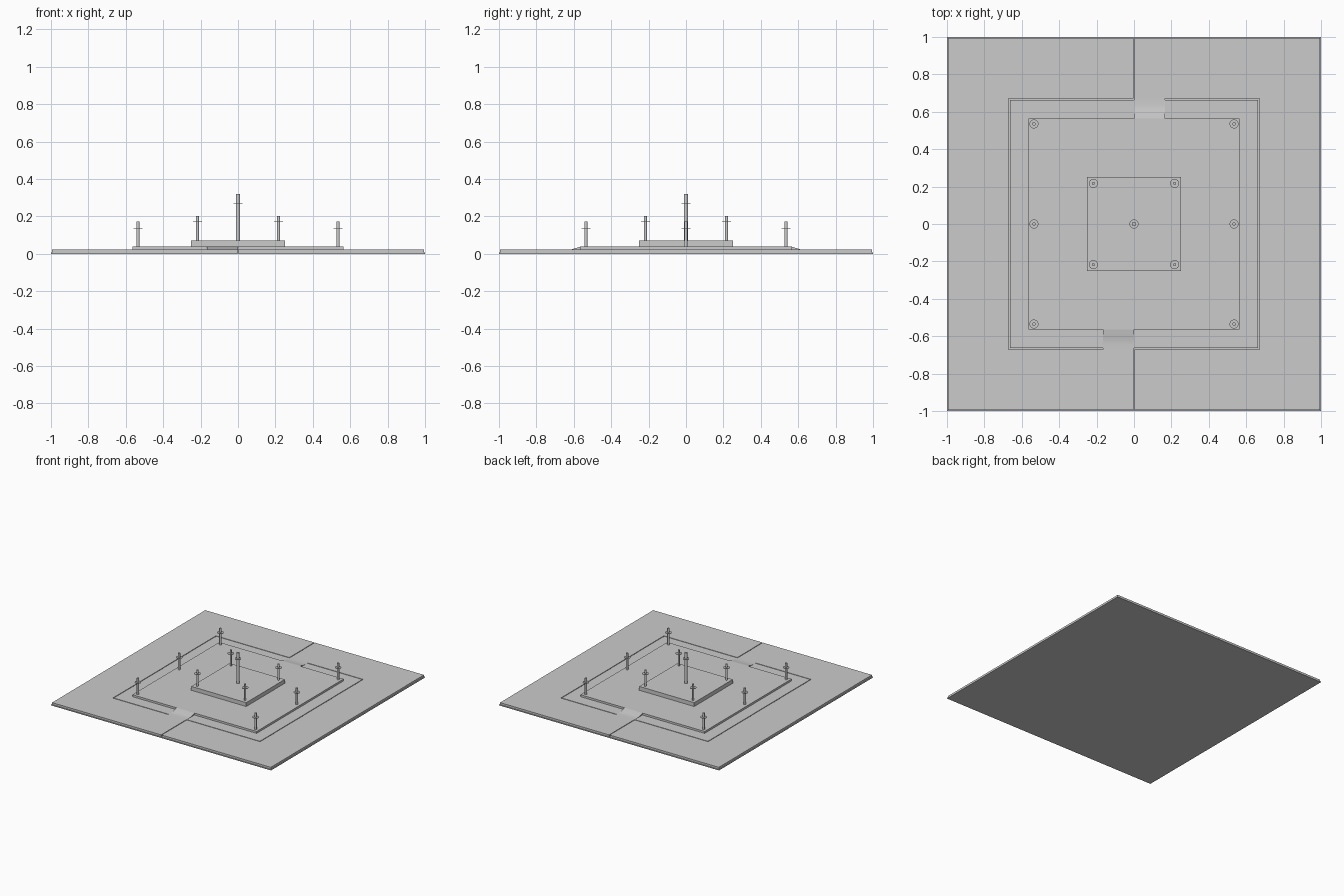
import bpy, bmesh, math
from mathutils import Matrix

cube = bpy.data.objects.get("Cube")
if cube:
    bpy.data.objects.remove(cube, do_unlink=True)

grey = bpy.data.materials.new("plain grey")
grey.use_nodes = True
COLOUR = (0.6, 0.6, 0.6, 1)
grey.diffuse_color = COLOUR
grey.node_tree.nodes["Principled BSDF"].inputs["Base Color"].default_value = COLOUR


def finish(name, bm):
    bmesh.ops.recalc_face_normals(bm, faces=bm.faces)
    mesh = bpy.data.meshes.new(name)
    bm.to_mesh(mesh)
    bm.free()
    mesh.materials.append(grey)
    obj = bpy.data.objects.new(name, mesh)
    bpy.context.collection.objects.link(obj)
    return obj


def prism(name, points, shift):
    """Extrude a closed 3D outline along a vector."""
    bm = bmesh.new()
    face = bm.faces.new([bm.verts.new(p) for p in points])
    new = bmesh.ops.extrude_face_region(bm, geom=[face], use_keep_orig=True)["geom"]
    verts = [g for g in new if isinstance(g, bmesh.types.BMVert)]
    bmesh.ops.translate(bm, verts=verts, vec=shift)
    return finish(name, bm)


def slab(name, half, low, high):
    square = [(-half, -half, low), (half, -half, low), (half, half, low), (-half, half, low)]
    return prism(name, square, (0, 0, high - low))


def smooth(obj, angle):
    bpy.ops.object.select_all(action='DESELECT')
    obj.select_set(True)
    bpy.context.view_layer.objects.active = obj
    bpy.ops.object.shade_smooth_by_angle(angle=math.radians(angle))


def post(name, x, y, low, high, radius, collar):
    """Round pole with a thin disc collar near the top."""
    bm = bmesh.new()
    for r, a, b in ((radius, low - 0.002, high), (0.024, collar - 0.002, collar + 0.002)):
        bmesh.ops.create_cone(bm, cap_ends=True, segments=24, radius1=r, radius2=r,
                              depth=b - a, matrix=Matrix.Translation((x, y, (a + b) / 2)))
    smooth(finish(name, bm), 40)


# Ground sheet, paving halves with narrow joints, and the tiers
FLOOR, GROUND, DECK, TOP = 0.006, 0.022, 0.038, 0.07
slab("ground_sheet", 1.0, 0, FLOOR)
slab("inner_paving", 0.664, FLOOR, GROUND)
slab("lower_platform", 0.565, GROUND, DECK)
slab("upper_platform", 0.25, DECK, TOP)

gap, edge, inner = 0.003, 0.994, 0.67
half_outline = [(gap, -edge), (edge, -edge), (edge, edge), (gap, edge),
                (gap, inner), (inner, inner), (inner, -inner), (gap, -inner)]
ramp_profile = [(-0.56, FLOOR), (-0.672, FLOOR), (-0.672, GROUND), (-0.645, 0.0222),
                (-0.61, 0.0245), (-0.565, DECK), (-0.56, DECK)]
for side, turn, ramp in (("left", 1, "front"), ("right", -1, "back")):
    prism(side + "_paving", [(turn * x, turn * y, FLOOR) for x, y in half_outline],
          (0, 0, GROUND - FLOOR))
    smooth(prism(ramp + "_ramp", [(-0.165 * turn, turn * y, z) for y, z in ramp_profile],
                 (0.165 * turn, 0, 0)), 40)

# Posts
post("centre_post", 0, 0, TOP, 0.32, 0.012, 0.27)
for side, sx in (("left", 1), ("right", -1)):
    for place, sy in (("front", -1), ("middle", 0), ("back", 1)):
        post(f"{place}_{side}_outer_post", sx * 0.535, sy * 0.535, DECK, 0.172, 0.009, 0.137)
        if sy:
            post(f"{place}_{side}_inner_post", sx * 0.217, sy * 0.217, TOP, 0.202, 0.008, 0.172)
